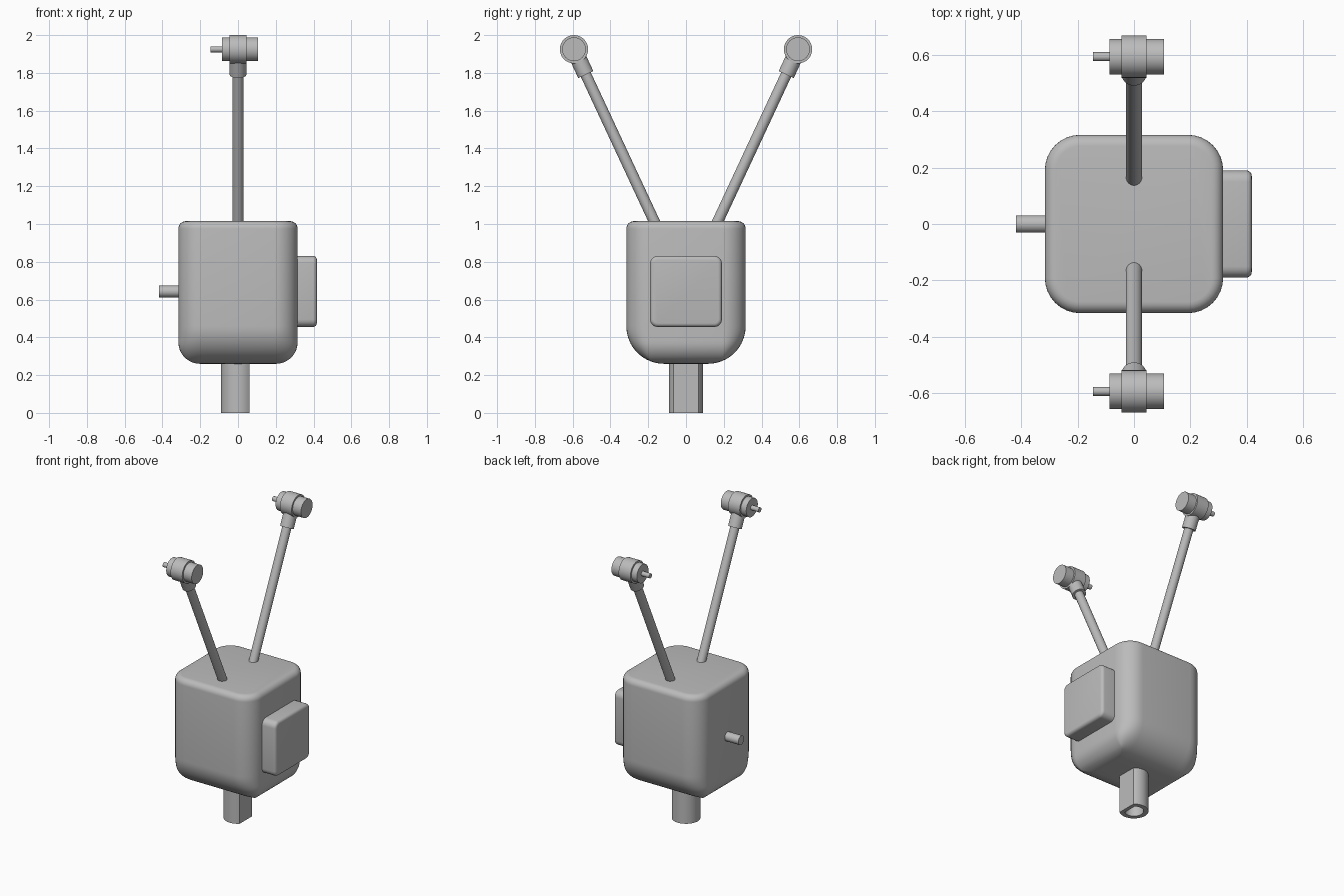
import bpy, bmesh, math
from mathutils import Vector

cube = bpy.data.objects.get("Cube")
if cube:
    bpy.data.objects.remove(cube, do_unlink=True)

grey = bpy.data.materials.new("plain grey")
grey.use_nodes = True
COLOUR = (0.5, 0.5, 0.5, 1)
grey.diffuse_color = COLOUR
grey.node_tree.nodes["Principled BSDF"].inputs["Base Color"].default_value = COLOUR


def finish(name, bm):
    bmesh.ops.recalc_face_normals(bm, faces=bm.faces)
    mesh = bpy.data.meshes.new(name)
    bm.to_mesh(mesh)
    bm.free()
    obj = bpy.data.objects.new(name, mesh)
    bpy.context.collection.objects.link(obj)
    mesh.materials.append(grey)
    bpy.ops.object.select_all(action="DESELECT")
    obj.select_set(True)
    bpy.context.view_layer.objects.active = obj
    bpy.ops.object.shade_smooth_by_angle(angle=math.radians(35))
    return obj


def loft(bm, rings, cap_start=True, cap_end=True):
    loops = [[bm.verts.new(p) for p in ring] for ring in rings]
    for a, b in zip(loops, loops[1:]):
        for i in range(len(a)):
            j = (i + 1) % len(a)
            bm.faces.new((a[i], a[j], b[j], b[i]))
    if cap_start:
        bm.faces.new(loops[0])
    if cap_end:
        bm.faces.new(loops[-1])


def rod(name, start, end, radius, sides=32):
    start, end = Vector(start), Vector(end)
    axis = end - start
    turn = axis.to_track_quat("Z", "Y")
    circle = [turn @ Vector((radius * math.cos(t), radius * math.sin(t), 0))
              for t in (2 * math.pi * i / sides for i in range(sides))]
    bm = bmesh.new()
    loft(bm, [[p + c for c in circle] for p in (start, end)])
    return finish(name, bm)


# Body: rounded rectangles stacked along z, with a fuller curve underneath
HALF, CORNER, LOW, HIGH = 0.316, 0.125, 0.26, 1.015


def rounded_ring(z, inset_x, inset_y, steps=8):
    hx, hy = HALF - inset_x, HALF - inset_y
    rx, ry = max(CORNER - inset_x, 0.01), max(CORNER - inset_y, 0.01)
    points = []
    for quarter, (sx, sy) in enumerate(((1, 1), (-1, 1), (-1, -1), (1, -1))):
        for k in range(steps + 1):
            t = (quarter + k / steps) * math.pi / 2
            points.append((sx * (hx - rx) + rx * math.cos(t),
                           sy * (hy - ry) + ry * math.sin(t), z))
    return points


def curve_inset(height, radius):
    drop = max(radius - height, 0)
    return radius - math.sqrt(max(radius ** 2 - drop ** 2, 0))


BOTTOM_X, BOTTOM_Y, TOP = 0.115, 0.2, 0.04
rings = []
for k in range(17):
    h = BOTTOM_Y * (1 - math.cos(k / 16 * math.pi / 2))
    rings.append(rounded_ring(LOW + h, curve_inset(h, BOTTOM_X), curve_inset(h, BOTTOM_Y)))
for k in range(7):
    t = k / 6 * math.pi / 2
    inset = TOP * (1 - math.cos(t))
    rings.append(rounded_ring(HIGH - TOP + TOP * math.sin(t), inset, inset))
bm = bmesh.new()
loft(bm, rings)
finish("body", bm)

# Side box with rounded edges
bm = bmesh.new()
bmesh.ops.create_cube(bm, size=1)
for v in bm.verts:
    v.co = Vector((0.345 + v.co.x * 0.145, v.co.y * 0.38, 0.643 + v.co.z * 0.376))
along_x = [e for e in bm.edges if abs(e.verts[0].co.x - e.verts[1].co.x) > 0.1]
bmesh.ops.bevel(bm, geom=along_x, offset=0.04, segments=5, profile=0.5, affect="EDGES")
rim = [e for e in bm.edges if all(v.co.x > 0.41 for v in e.verts)]
bmesh.ops.bevel(bm, geom=rim, offset=0.02, segments=4, profile=0.5, affect="EDGES")
finish("side_box", bm)

# Side peg
rod("side_peg", (-0.419, 0, 0.643), (-0.3, 0, 0.643), 0.031)


# Hollow neck with one flat side
def flat_sided_ring(radius, flat, z, sides=32):
    start = math.acos(flat / radius)
    sweep = 2 * math.pi - 2 * start
    return [(radius * math.cos(start + sweep * i / sides),
             radius * math.sin(start + sweep * i / sides), z) for i in range(sides + 1)]


bm = bmesh.new()
loft(bm, [flat_sided_ring(0.09, 0.06, 0.3), flat_sided_ring(0.09, 0.06, 0),
          flat_sided_ring(0.06, 0.035, 0), flat_sided_ring(0.06, 0.035, 0.24)])
finish("neck", bm)

# Two leaning arms, each with a collar and a drum head
for side, sign in (("front", -1), ("back", 1)):
    head = Vector((0, sign * 0.593, 1.925))
    foot = Vector((0, sign * 0.15, 0.975))
    down = (foot - head).normalized()
    rod(side + "_arm", foot, head, 0.029)
    rod(side + "_collar", head + down * 0.148, head, 0.044)
    for part, x0, x1, radius in (("drum", -0.086, 0.107, 0.063),
                                 ("drum_band", -0.045, 0.044, 0.075),
                                 ("drum_pin", -0.146, -0.08, 0.016)):
        rod(side + "_" + part, head + Vector((x0, 0, 0)), head + Vector((x1, 0, 0)), radius)
